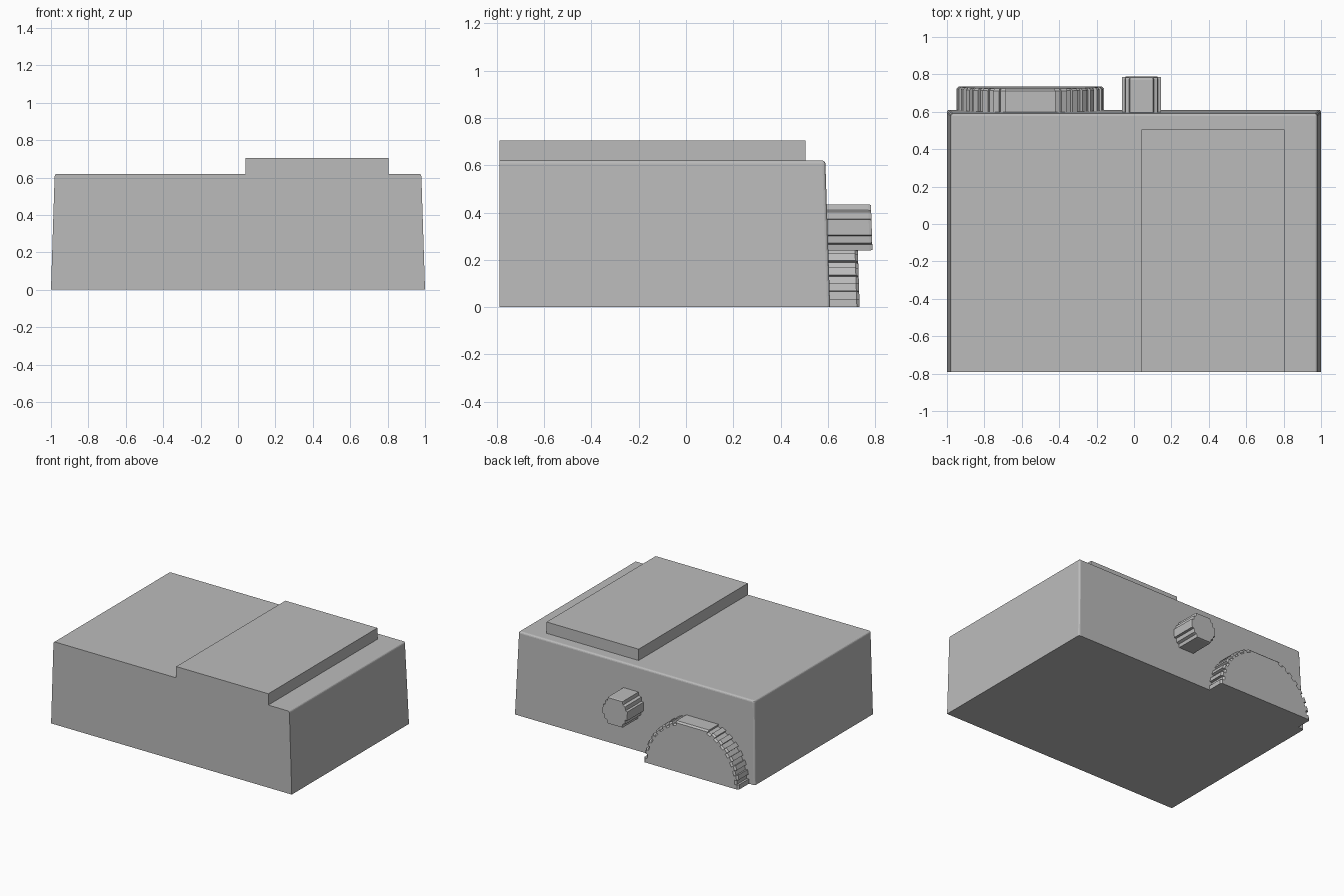
import bpy
import bmesh
from math import sin, cos, radians

if "Cube" in bpy.data.objects:
    bpy.data.objects.remove(bpy.data.objects["Cube"], do_unlink=True)

GREY = (0.5, 0.5, 0.5, 1)
DRAFT = 0.033          # backward lean of the rear wall
BACK, FRONT, TOP = 0.61, -0.79, 0.62

grey = bpy.data.materials.new("plain grey")
grey.use_nodes = True
grey.diffuse_color = GREY
grey.node_tree.nodes["Principled BSDF"].inputs["Base Color"].default_value = GREY


def finish(name, bm):
    bmesh.ops.recalc_face_normals(bm, faces=bm.faces)
    mesh = bpy.data.meshes.new(name)
    bm.to_mesh(mesh)
    bm.free()
    mesh.materials.append(grey)
    obj = bpy.data.objects.new(name, mesh)
    bpy.context.collection.objects.link(obj)
    return obj


def box(name, x0, x1, y0, y1, z0, z1):
    bm = bmesh.new()
    bmesh.ops.create_cube(bm, size=1)
    for v in bm.verts:
        v.co.x = x1 if v.co.x > 0 else x0
        v.co.y = y1 if v.co.y > 0 else y0
        v.co.z = z1 if v.co.z > 0 else z0
    return finish(name, bm), None


def rear_knob(name, outline, cx, cz, y_end):
    """Gripped knob: outline swept out of the leaning rear wall, rim chamfered."""
    bm = bmesh.new()
    rings = []
    for y, scale in ((BACK, 1), (y_end - 0.012, 1), (y_end, 0.97)):
        ring = []
        for px, pz in outline:
            z = cz + pz * scale
            ring.append(bm.verts.new((cx + px * scale, y - DRAFT * z, z)))
        rings.append(ring)
    n = len(outline)
    for a, b in zip(rings, rings[1:]):
        for i in range(n):
            j = (i + 1) % n
            bm.faces.new((a[i], a[j], b[j], b[i]))
    bm.faces.new(rings[0])
    bm.faces.new(rings[-1])
    return finish(name, bm)


# Body: drafted sides and rear, upright front, softened upper and rear edges
bm = bmesh.new()
bmesh.ops.create_cube(bm, size=1)
for v in bm.verts:
    high = v.co.z > 0
    v.co.x = (0.98 if high else 1.0) * (1 if v.co.x > 0 else -1)
    v.co.y = FRONT if v.co.y < 0 else BACK - (DRAFT * TOP if high else 0)
    v.co.z = TOP if high else 0
soft = []
for e in bm.edges:
    a, b = (v.co for v in e.verts)
    on_top = a.z > 0 and b.z > 0
    at_front = a.y < 0 and b.y < 0
    rear_upright = a.y > 0 and b.y > 0 and a.x * b.x > 0
    if (on_top and not at_front) or rear_upright:
        soft.append(e)
bmesh.ops.bevel(bm, geom=soft, offset=0.013, segments=3, profile=0.5, affect='EDGES')
body = finish("body", bm)

# Two blind round holes in the front
for label, x, z in (("lower", -0.915, 0.105), ("upper", 0.925, 0.525)):
    bm = bmesh.new()
    bmesh.ops.create_cone(bm, cap_ends=True, segments=32, radius1=0.038,
                          radius2=0.038, depth=0.3)
    for v in bm.verts:
        v.co = (x + v.co.x, FRONT + v.co.z, z + v.co.y)
    cutter = finish(label + "_hole_cutter", bm)
    cutter.hide_render = True
    cutter.hide_viewport = True
    cutter.display_type = 'WIRE'
    mod = body.modifiers.new(label + " hole", 'BOOLEAN')
    mod.operation = 'DIFFERENCE'
    mod.solver = 'EXACT'
    mod.object = cutter

# Raised plate on the top
box("raised_plate", 0.04, 0.805, FRONT, 0.505, TOP, 0.705)

# Half dial: teeth on both flanks, a flat across the crown
flank = []
for k in range(15):
    t = radians(5 * k)
    radii = (0.395, 0.377) if k % 2 else (0.377, 0.395)
    if k == 0:
        radii = (0.395,)
    if k == 14:
        radii = (0.377, 0.395)
    flank += [(r * cos(t), r * sin(t)) for r in radii]
half_dial = flank + [(-x, z) for x, z in reversed(flank)]
rear_knob("half_dial", half_dial, -0.555, 0, 0.735)

# Small knob: one notched quarter mirrored around
quarter = [(0.105, 0.033), (0.088, 0.036), (0.086, 0.066),
           (0.066, 0.073), (0.0625, 0.098)]
right = [(x, -z) for x, z in reversed(quarter)] + quarter
small_knob = right + [(-x, -z) for x, z in right]
rear_knob("small_knob", small_knob, 0.04, 0.337, 0.797)
